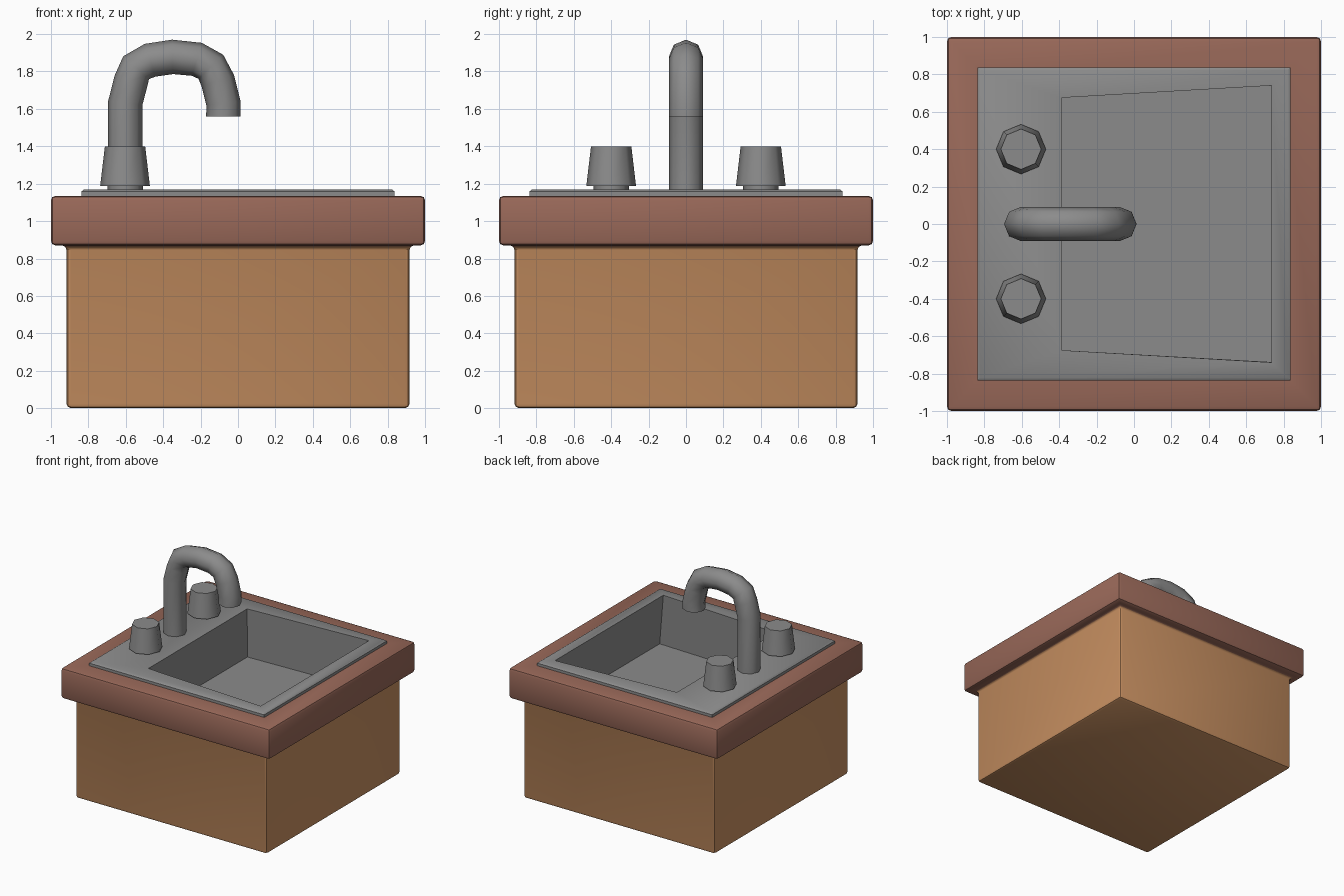
import bpy, bmesh, math
from mathutils import Vector

if "Cube" in bpy.data.objects:
    bpy.data.objects.remove(bpy.data.objects["Cube"])


def material(name, rgb):
    m = bpy.data.materials.new(name)
    m.diffuse_color = (*rgb, 1)
    m.use_nodes = True
    m.node_tree.nodes["Principled BSDF"].inputs["Base Color"].default_value = m.diffuse_color
    return m


WOOD = material("light wood", (0.60, 0.29, 0.125))
COUNTER = material("brown counter", (0.32, 0.14, 0.10))
METAL = material("grey metal", (0.26, 0.26, 0.26))


def loft(name, rings, mats, start=True, end=True, bevel=0, segments=2, angle=40, rule=None):
    """Join equal-length rings of points into a skin, with optional end caps."""
    bm = bmesh.new()
    loops = [[bm.verts.new(p) for p in r] for r in rings]
    n = len(rings[0])
    for k, (a, b) in enumerate(zip(loops, loops[1:])):
        for i in range(n):
            j = (i + 1) % n
            f = bm.faces.new((a[i], a[j], b[j], b[i]))
            f.material_index = rule(k) if rule else 0
    if start:
        bm.faces.new(loops[0][::-1])
    if end:
        bm.faces.new(loops[-1])
    me = bpy.data.meshes.new(name)
    bm.to_mesh(me)
    bm.free()
    for m in mats:
        me.materials.append(m)
    ob = bpy.data.objects.new(name, me)
    bpy.context.collection.objects.link(ob)
    bpy.ops.object.select_all(action='DESELECT')
    ob.select_set(True)
    bpy.context.view_layer.objects.active = ob
    if bevel:
        mod = ob.modifiers.new("bevel", 'BEVEL')
        mod.width = bevel
        mod.segments = segments
        mod.limit_method = 'ANGLE'
        bpy.ops.object.modifier_apply(modifier=mod.name)
    bpy.ops.object.shade_smooth_by_angle(angle=math.radians(angle))
    return ob


def square(h, z):
    return [(-h, -h, z), (h, -h, z), (h, h, z), (-h, h, z)]


def trapezoid(x0, x1, y0, y1, z):
    return [(x0, -y0, z), (x1, -y1, z), (x1, y1, z), (x0, y0, z)]


def octagon(x, y, z, r):
    return [(x + r * math.cos(i * math.pi / 4), y + r * math.sin(i * math.pi / 4), z)
            for i in range(8)]


# Cabinet and overhanging countertop, open where the sink drops in
loft("cabinet_and_countertop",
     [square(0.917, 0), square(0.917, 0.87), square(1, 0.87), square(1, 1.135), square(0.8, 1.135)],
     [WOOD, COUNTER], end=False, bevel=0.024, rule=lambda k: 0 if k == 0 else 1)

# Sink: rim plate, tapered opening, walls and floor in one skin
loft("sink_basin",
     [square(0.838, 1.13), square(0.838, 1.158), square(0.822, 1.17),
      trapezoid(-0.385, 0.735, 0.675, 0.74, 1.17),
      trapezoid(-0.40, 0.77, 0.70, 0.74, 0.74)],
     [METAL], start=False)

# Tap: octagonal tube swept along a hooked path
path = [(-0.603, 1.16), (-0.603, 1.63), (-0.572, 1.75), (-0.545, 1.82), (-0.47, 1.86),
        (-0.35, 1.878), (-0.22, 1.865), (-0.145, 1.825), (-0.108, 1.75), (-0.078, 1.63),
        (-0.078, 1.56)]
pts = [Vector((x, 0, z)) for x, z in path]
rings = []
for i, p in enumerate(pts):
    d0 = (p - pts[max(i - 1, 0)]).normalized()
    d1 = (pts[min(i + 1, len(pts) - 1)] - p).normalized()
    t = (d0 + d1).normalized()
    side = Vector((0, 1, 0))
    normal = side.cross(t)
    rings.append([p + 0.092 * (normal * math.cos(a) + side * math.sin(a))
                  for a in (k * math.pi / 4 for k in range(8))])
loft("tap_spout", rings, [METAL], angle=60)

# Two tapered tap handles on short necks
for name, y in (("handle_front", -0.4), ("handle_back", 0.4)):
    loft(name, [octagon(-0.604, y, 1.16, 0.095), octagon(-0.604, y, 1.187, 0.095),
                octagon(-0.604, y, 1.187, 0.133), octagon(-0.604, y, 1.398, 0.108)],
         [METAL], angle=60)
